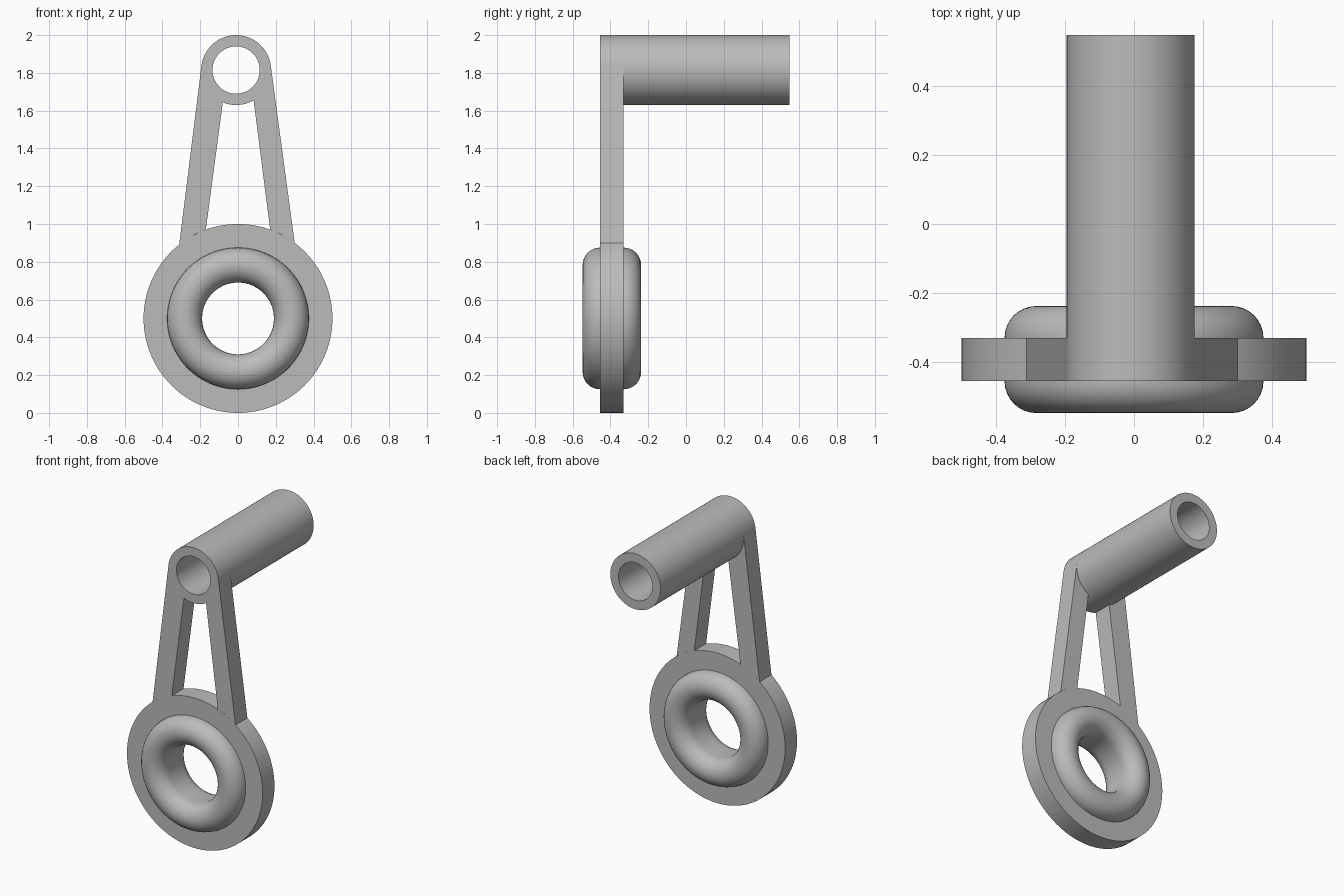
import bpy, bmesh
from math import sin, cos, pi, radians

cube = bpy.data.objects.get("Cube")
if cube:
    bpy.data.objects.remove(cube, do_unlink=True)

grey = bpy.data.materials.new("plain grey")
grey.use_nodes = True
GREY = (0.5, 0.5, 0.5, 1)
grey.diffuse_color = GREY
grey.node_tree.nodes["Principled BSDF"].inputs["Base Color"].default_value = GREY

FRONT, BACK, END = -0.455, -0.33, 0.547      # frame faces and tube end
HUB = (-0.01, 1.815, 0.185)                  # x, z, radius
EYE = (0.0, 0.5, 0.5)


def finish(name, bm):
    bmesh.ops.recalc_face_normals(bm, faces=bm.faces[:])
    mesh = bpy.data.meshes.new(name)
    bm.to_mesh(mesh)
    bm.free()
    mesh.materials.append(grey)
    obj = bpy.data.objects.new(name, mesh)
    bpy.context.collection.objects.link(obj)
    bpy.ops.object.select_all(action="DESELECT")
    obj.select_set(True)
    bpy.context.view_layer.objects.active = obj
    bpy.ops.object.shade_smooth_by_angle(angle=radians(30))
    return obj


def lathe(name, profile, cx, cz, steps=96):
    """Turn a closed (radius, y) profile around an axis along y."""
    bm = bmesh.new()
    rings = []
    for i in range(steps):
        a = 2 * pi * i / steps
        rings.append([bm.verts.new((cx + r * cos(a), y, cz + r * sin(a)))
                      for r, y in profile])
    n = len(profile)
    for i in range(steps):
        p, q = rings[i], rings[(i + 1) % steps]
        for j in range(n):
            k = (j + 1) % n
            bm.faces.new((p[j], p[k], q[k], q[j]))
    return finish(name, bm)


def pipe(r_in, r_out, y0, y1):
    return [(r_in, y0), (r_out, y0), (r_out, y1), (r_in, y1)]


def arc(circle, a0, a1, steps=16):
    cx, cz, r = circle
    angles = [radians(a0 + (a1 - a0) * i / steps) for i in range(steps + 1)]
    return [(cx + r * cos(a), cz + r * sin(a)) for a in angles]


def leg(name, hub_outer, hub_inner, eye_inner, eye_outer):
    """Flat strut whose ends follow the hub and the eye ring."""
    top = arc(HUB, hub_outer, hub_inner)
    bottom = arc(EYE, eye_inner, eye_outer)
    bm = bmesh.new()
    front, back = [[bm.verts.new((x, y, z)) for x, z in top + bottom]
                   for y in (FRONT, BACK)]
    bm.faces.new(front)
    bm.faces.new(back[::-1])
    # side walls only; the ends are joined to the other parts
    m = len(top)
    for i, j in ((m - 1, m), (-1, 0)):
        bm.faces.new((front[i], back[i], back[j], front[j]))
    return finish(name, bm)


# Mounting tube and flat eye ring
lathe("mounting_tube", pipe(0.125, HUB[2], FRONT, END), HUB[0], HUB[1])
lathe("eye_ring", pipe(0.36, EYE[2], FRONT, BACK), EYE[0], EYE[1], 128)

# Rounded insert with a stadium cross-section
MID, ROUND = 0.2825, 0.0925
stadium = []
for start, y in ((0, BACK), (pi, FRONT)):
    for i in range(17):
        a = start + pi * i / 16
        stadium.append((MID + ROUND * cos(a), y + ROUND * sin(a)))
lathe("ring_insert", stadium, EYE[0], EYE[1], 128)

# Two tapering legs
leg("right_leg", 173, 247.6, 109.9, 128.5)
leg("left_leg", 7.6, -60, 70.1, 53.1)
